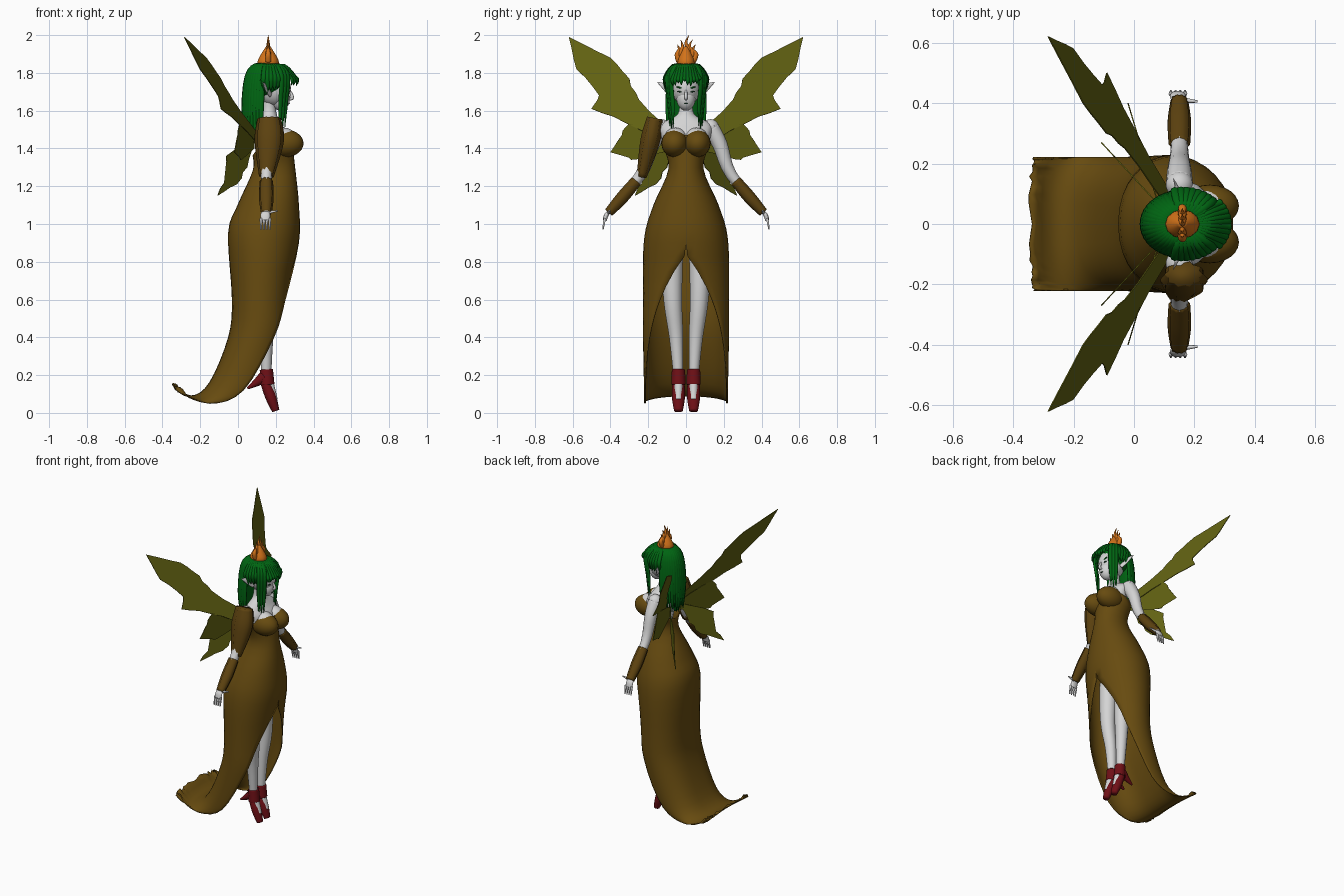
import bpy, bmesh, random
from math import sin, cos, pi, asin, radians
from mathutils import Vector, Matrix

random.seed(4)
cube = bpy.data.objects.get("Cube")
if cube:
    bpy.data.objects.remove(cube, do_unlink=True)


def material(name, red, green, blue):
    mat = bpy.data.materials.new(name)
    mat.use_nodes = True
    mat.diffuse_color = (red, green, blue, 1)
    shader = next(node for node in mat.node_tree.nodes if node.type == 'BSDF_PRINCIPLED')
    shader.inputs["Base Color"].default_value = mat.diffuse_color
    return mat


SKIN = material("pale skin", .66, .66, .66)
HAIR = material("green hair", 0, .13, .006)
CLOTH = material("brown cloth", .135, .07, .005)
BARK = material("dark bark", .11, .055, .005)
WING = material("olive wing", .12, .12, .006)
FLAME = material("orange flame", .65, .17, .01)
SHOE = material("dark red leather", .16, .005, .008)
LINE = material("dark green lines", .01, .05, .02)


def finish(name, mesh_data, mat, mirror=False, thickness=0, smooth=True):
    bmesh.ops.recalc_face_normals(mesh_data, faces=mesh_data.faces)
    mesh = bpy.data.meshes.new(name)
    mesh_data.to_mesh(mesh)
    mesh_data.free()
    mesh.materials.append(mat)
    mesh.polygons.foreach_set("use_smooth", [smooth] * len(mesh.polygons))
    part = bpy.data.objects.new(name, mesh)
    bpy.context.collection.objects.link(part)
    if mirror:
        modifier = part.modifiers.new("left and right", 'MIRROR')
        modifier.use_axis = (False, True, False)
        modifier.use_mirror_merge = False
    if thickness:
        modifier = part.modifiers.new("thickness", 'SOLIDIFY')
        modifier.thickness = thickness
        modifier.offset = 0


def along(points, t):
    """Point on a smooth curve through the given points or numbers, t from start to end."""
    last = len(points) - 1
    i = min(int(t * last), last - 1)
    f = t * last - i
    a, b, c, d = points[max(i - 1, 0)], points[i], points[i + 1], points[min(i + 2, last)]
    return b + ((c - a) * f + (a * 2 - b * 5 + c * 4 - d) * f * f + (b * 3 - a - c * 3 + d) * f ** 3) / 2


def sampled(points, steps):
    points = [Vector(point) for point in points]
    return [along(points, step / steps) for step in range(steps + 1)]


def add_loft(mesh_data, rings, closed=True):
    rows = [[mesh_data.verts.new(point) for point in ring] for ring in rings]
    count = len(rows[0])
    for upper, lower in zip(rows, rows[1:]):
        for i in range(count if closed else count - 1):
            j = (i + 1) % count
            mesh_data.faces.new((upper[i], upper[j], lower[j], lower[i]))
    if closed:
        mesh_data.faces.new(rows[0])
        mesh_data.faces.new(rows[-1])


def add_tube(mesh_data, points, radii, across=None, flat=1, sides=12, ridge=0, steps=12):
    path = sampled(points, steps)
    if across is None:
        # The section is measured across the axis the path travels least along
        travel = [abs(value) for value in path[-1] - path[0]]
        across = Vector([axis == travel.index(min(travel)) for axis in range(3)])
    rings = []
    for i, centre in enumerate(path):
        direction = (path[min(i + 1, steps)] - path[max(i - 1, 0)]).normalized()
        wide = (across - direction * direction.dot(across)).normalized()
        deep = direction.cross(wide) * flat
        ring = []
        for side in range(sides):
            angle = 2 * pi * side / sides
            radius = along(radii, i / steps) * (1 + ridge * (-1) ** side)
            ring.append(centre + (wide * cos(angle) + deep * sin(angle)) * radius)
        rings.append(ring)
    add_loft(mesh_data, rings)


def tube(name, mat, points, radii, mirror=False, **options):
    mesh_data = bmesh.new()
    add_tube(mesh_data, points, radii, **options)
    finish(name, mesh_data, mat, mirror)


def ball(name, mat, centre, size, mirror=False, tilt=0):
    mesh_data = bmesh.new()
    place = Matrix.Translation(centre) @ Matrix.Rotation(tilt, 4, 'X') @ Matrix.Diagonal((*size, 1))
    bmesh.ops.create_uvsphere(mesh_data, u_segments=24, v_segments=14, radius=1, matrix=place)
    finish(name, mesh_data, mat, mirror)


# Gown: back point, front point and half width, opening into a slit and a train
gown_rows = [(.08, 1.36, .28, 1.47, .13), (.08, 1.28, .3, 1.3, .09), (0, 1.1, .32, 1.1, .17),
             (-.05, .95, .32, .9, .22), (-.03, .6, .25, .6, .225), (-.05, .4, .19, .4, .225),
             (-.15, .16, .03, .12, .22), (-.25, .09, -.15, .05, .22), (-.35, .155, -.33, .12, .22)]
rings = []
for back_x, back_z, front_x, front_z, width in sampled(gown_rows, 32):
    slit = .215 * (1 - min(1, front_z / .84) ** 3)
    power = .5 + .4 * min(1, max(0, front_z) / .8)
    end = pi - asin((slit / width) ** (1 / power))
    hem = .015 if back_x < -.33 else 0
    ring = []
    for column in range(-16, 17):
        angle = column / 16 * end
        forward = (1 - cos(angle)) / (1 - cos(end))
        fray = random.uniform(-hem, hem)
        ring.append((back_x + (front_x - back_x) * forward + abs(fray),
                     width * abs(sin(angle)) ** power * (1 if column > 0 else -1),
                     back_z + (front_z - back_z) * forward ** .6 + fray))
    rings.append(ring)
mesh_data = bmesh.new()
add_loft(mesh_data, rings, closed=False)
bmesh.ops.remove_doubles(mesh_data, verts=mesh_data.verts, dist=.0005)
finish("gown", mesh_data, CLOTH, thickness=.005)
ball("gown_cup", CLOTH, (.25, .06, 1.427), (.097, .07, .073), mirror=True)

# Torso and neck: height, centre, half depth and half width
rings = []
for z, x, depth, width in sampled([(1.28, .2, .07, .07), (1.46, .19, .08, .13), (1.53, .17, .06, .13),
                                   (1.58, .165, .04, .045), (1.66, .165, .03, .035)], 16):
    rings.append([(x + depth * cos(a * pi / 10), width * sin(a * pi / 10), z) for a in range(20)])
mesh_data = bmesh.new()
add_loft(mesh_data, rings)
finish("torso", mesh_data, SKIN)
ball("bosom", SKIN, (.24, .055, 1.455), (.07, .06, .055), mirror=True)

# Head and face
ball("head", SKIN, (.19, 0, 1.72), (.09, .076, .095))
ball("jaw", SKIN, (.225, 0, 1.665), (.05, .05, .065))
tube("nose", SKIN, [(.27, 0, 1.715), (.288, 0, 1.67), (.27, 0, 1.66)], [.005, .009, .006])
ball("lips", LINE, (.27, 0, 1.637), (.006, .012, .003))
ball("eye", LINE, (.268, .032, 1.7), (.006, .015, .004), mirror=True, tilt=.2)
ball("brow", HAIR, (.27, .034, 1.722), (.006, .02, .004), mirror=True, tilt=.3)
tube("ear", SKIN, [(.17, .065, 1.69), (.15, .1, 1.72), (.13, .15, 1.75)], [.01, .009, .001], mirror=True, flat=2.4)

# Hair: cap, back mass and tapered locks fanned around the crown
ball("hair_cap", HAIR, (.155, 0, 1.755), (.11, .1, .09))
tube("hair_back", HAIR, [(.12, 0, 1.78), (.075, 0, 1.6), (.075, 0, 1.42)], [.08, .085, .025], flat=.4)
mesh_data = bmesh.new()
for degrees in range(-180, 180, 8):
    angle, side = radians(degrees), abs(degrees)
    if side < 38:
        tip, crown, spread, width = 1.74, .97, 1, .011
    elif side < 66:
        tip, crown, spread, width = 1.5, .97, .82, .014
    elif side < 108:
        tip, crown, spread, width = 1.7, .95, .88, .014
    else:
        tip, crown, spread, width = 1.44, .76, .82, .019
    tip += random.uniform(-.02, .02)
    outward = Vector((.15 * cos(angle), .118 * sin(angle), 0))
    shape = [(.1, 1.835), (crown * .6, 1.84), (crown, 1.78), (spread + .05, (1.78 + tip) / 2), (spread, tip)]
    add_tube(mesh_data, [outward * reach + Vector((.16, 0, z)) for reach, z in shape],
             [width / 2, width, width, width, width / 9],
             across=Vector((-sin(angle), cos(angle), 0)), flat=.6, sides=8)
finish("hair_locks", mesh_data, HAIR)

# Flame crown: a bulb with a row of curling tongues
tube("flame_bulb", FLAME, [(.16, 0, z) for z in (1.82, 1.865, 1.94)], [.038, .046, .01], flat=1.2)
mesh_data = bmesh.new()
for i in range(-2, 3):
    y, rise = .018 * i, .14 - .025 * abs(i)
    curl = .016 if i >= 0 else -.01
    add_tube(mesh_data, [(.16, y, 1.86), (.16, y + curl, 1.86 + rise * .4),
                         (.16, y, 1.86 + rise * .7), (.16, y + curl, 1.86 + rise)], [.016, .014, .008, .001])
finish("flame_tongues", mesh_data, FLAME)

# Arms
arm_path = [Vector(point) for point in [(.15, .13, 1.51), (.15, .18, 1.42), (.15, .24, 1.26), (.15, .41, 1.06)]]
ball("shoulder", SKIN, arm_path[0], (.045, .045, .045), mirror=True)
tube("arm", SKIN, arm_path, [.045, .04, .03, .018], mirror=True)
tube("bracer", BARK, [along(arm_path, t) for t in (.72, .85, 1)], [.033, .036, .027],
     mirror=True, sides=20, ridge=.08, flat=.9)
tube("upper_arm_guard", BARK, [(.165, -.165, 1.56), (.165, -.19, 1.44), (.15, -.235, 1.25)], [.058, .072, .036],
     flat=.7, sides=20, ridge=.08)

# Hands
mesh_data = bmesh.new()
add_tube(mesh_data, [(.145, .4, 1.07), (.145, .42, 1.05), (.145, .43, 1.02)], [.016, .026, .024], flat=.45)
for finger in range(4):
    x = .122 + .0155 * finger
    add_tube(mesh_data, [(x, .43, 1.03), (x, .44, .97)], [.008, .004], sides=6)
add_tube(mesh_data, [(.155, .41, 1.06), (.21, .405, 1.07)], [.01, .004], sides=6)
finish("hand", mesh_data, SKIN, mirror=True)

# Legs and heeled shoes
tube("leg", SKIN, [(.15, .075, .88), (.16, .07, .6), (.15, .052, .4), (.15, .04, .18)], [.06, .049, .037, .025],
     mirror=True)
tube("instep", SKIN, [(.16, .04, .18), (.19, .04, .07)], [.024, .02], mirror=True)
tube("shoe_sole", SHOE, [(.135, .04, .19), (.172, .04, .09), (.2, .04, .01)], [.03, .035, .023],
     mirror=True, flat=.85)
tube("ankle_cuff", SHOE, [(.15, .04, .23), (.155, .04, .15)], [.035, .038], mirror=True)
tube("shoe_heel", SHOE, [(.14, .04, .19), (.09, .04, .155), (.05, .04, .13)], [.034, .018, .006], mirror=True)


# Wings: outline corners in y and z on a sloping plane, with ragged edges
def wing(name, corners, offset, slope_y, slope_z):
    mesh_data = bmesh.new()
    outline = []
    for (y, z), (next_y, next_z) in zip(corners, corners[1:] + corners[:1]):
        outline.append((y, z))
        for part in (.35, .7):
            outline.append((y + (next_y - y) * part + random.uniform(-.008, .008),
                            z + (next_z - z) * part + random.uniform(-.008, .008)))
    face = mesh_data.faces.new([mesh_data.verts.new((offset + slope_y * y + slope_z * z, y, z)) for y, z in outline])
    bmesh.ops.triangulate(mesh_data, faces=[face])
    finish(name, mesh_data, WING, mirror=True, thickness=.004, smooth=False)


wing("upper_wing", [(.05, 1.46), (.25, 1.66), (.3, 1.77), (.4, 1.88), (.62, 1.99), (.58, 1.82), (.46, 1.68),
                    (.5, 1.61), (.33, 1.54), (.06, 1.38)], .73, -.32, -.41)
wing("middle_wing", [(.05, 1.46), (.3, 1.53), (.34, 1.47), (.4, 1.38), (.32, 1.4), (.29, 1.34), (.24, 1.36),
                     (.05, 1.4)], .1, -.3, 0)
wing("lower_wing", [(.06, 1.44), (.22, 1.36), (.21, 1.26), (.27, 1.15), (.16, 1.21), (.1, 1.3)], .14, -.92, 0)
